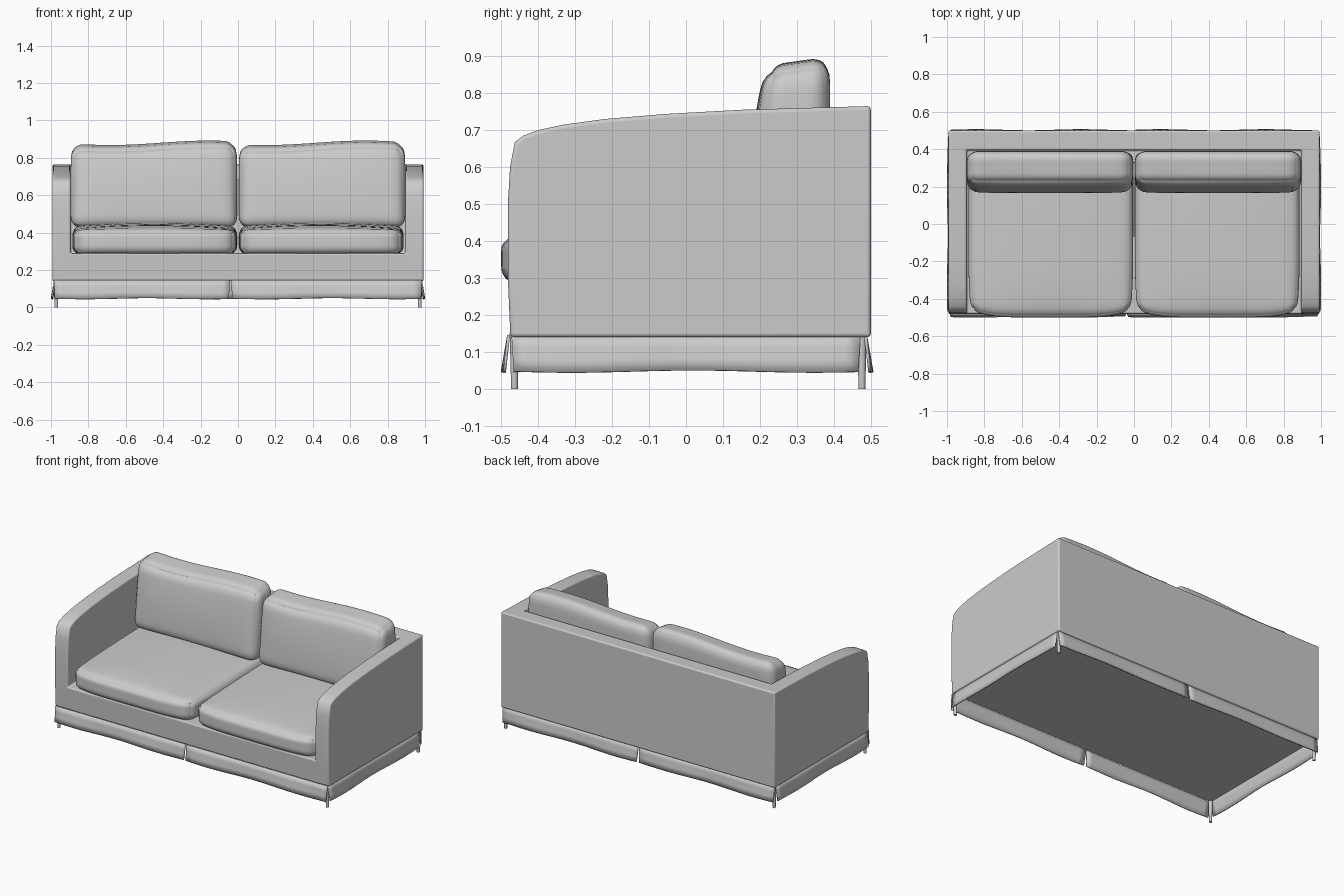
import bpy, bmesh, math
from mathutils import Vector

if "Cube" in bpy.data.objects:
    bpy.data.objects.remove(bpy.data.objects["Cube"])


def finish(name, bm, angle=50):
    bmesh.ops.recalc_face_normals(bm, faces=bm.faces)
    me = bpy.data.meshes.new(name)
    bm.to_mesh(me)
    bm.free()
    ob = bpy.data.objects.new(name, me)
    bpy.context.collection.objects.link(ob)
    bpy.ops.object.select_all(action='DESELECT')
    ob.select_set(True)
    bpy.context.view_layer.objects.active = ob
    bpy.ops.object.shade_smooth_by_angle(angle=math.radians(angle))
    return ob


def box(lo, hi):
    bm = bmesh.new()
    bmesh.ops.create_cube(bm, size=1)
    lo, hi = Vector(lo), Vector(hi)
    for v in bm.verts:
        v.co = (lo + hi) / 2 + v.co * (hi - lo)
    return bm


def cushion(name, lo, hi, r, shape):
    """Rounded box with dense edges; shape(point, u, v, w) puffs it up."""
    bm = bmesh.new()
    bmesh.ops.create_cube(bm, size=2)
    bmesh.ops.subdivide_edges(bm, edges=bm.edges, cuts=19, use_grid_fill=True)
    lo, hi = Vector(lo), Vector(hi)
    mid, half = (lo + hi) / 2, (hi - lo) / 2
    for vert in bm.verts:
        uvw = Vector([math.sin(c * math.pi / 2) for c in vert.co])
        p = Vector([uvw[i] * half[i] for i in range(3)])
        q = Vector([max(r - half[i], min(half[i] - r, p[i])) for i in range(3)])
        p = q + (p - q).normalized() * r
        vert.co = mid + shape(p, *uvw)
    return finish(name, bm, 80)


# Upholstered frame: side profile extruded across, seat cavity cut out, edges softened
profile = [(-0.475, 0.14), (-0.482, 0.30), (-0.482, 0.50), (-0.476, 0.60),
           (-0.463, 0.668), (-0.44, 0.685), (-0.40, 0.70), (-0.33, 0.715),
           (-0.22, 0.73), (-0.05, 0.744), (0.15, 0.755), (0.50, 0.765), (0.50, 0.14)]
bm = bmesh.new()
face = bm.faces.new([bm.verts.new((-0.992, y, z)) for y, z in profile])
ext = bmesh.ops.extrude_face_region(bm, geom=[face])
for v in ext['geom']:
    if isinstance(v, bmesh.types.BMVert):
        v.co.x = 0.992
frame = finish("sofa_frame", bm)
cutter = finish("seat_cavity_cutter", box((-0.895, -1, 0.29), (0.895, 0.395, 2)))
cutter.hide_render = True
cutter.hide_set(True)
cut = frame.modifiers.new("cavity", 'BOOLEAN')
cut.operation = 'DIFFERENCE'
cut.object = cutter
cut.solver = 'EXACT'
bev = frame.modifiers.new("soft_edges", 'BEVEL')
bev.width = 0.02
bev.segments = 4
bev.limit_method = 'ANGLE'
bev.angle_limit = math.radians(50)


# Seat cushions: crowned top, bowed front edge
def seat_shape(p, u, v, w):
    front = max(0, -v)
    p.y += 0.04 * abs(u) ** 5 * front
    p.x *= 1 - 0.03 * front ** 3
    if w > 0:
        p.z += w * (0.022 * (1 - u * u) * (1 - v ** 4) + 0.012 * v)
    return p


# Back cushions: leaning, puffy front, wavy top
def back_shape(side):
    def shape(p, u, v, w):
        if v < 0:
            p.y += v * 0.015 * (1 - u ** 4) * (1 - w * w)
        p.y += 0.025 * w * max(0, 0.5 - v / 2)
        if w > 0:
            p.z += w * (0.012 * math.sin(2.6 * u + 0.2 * side) + 0.012 * v)
        p.x *= 1 - 0.025 * max(0, w) ** 4
        return p
    return shape


for side, label in ((-1, "left"), (1, "right")):
    a, b = sorted((side * 0.004, side * 0.886))
    cushion(label + "_seat_cushion", (a, -0.50, 0.285), (b, 0.385, 0.425), 0.045, seat_shape)
    a, b = sorted((side * 0.004, side * 0.895))
    cushion(label + "_back_cushion", (a, 0.19, 0.425), (b, 0.39, 0.875), 0.06, back_shape(side))


# Skirt panels: thin flared cloth hanging below the frame
def skirt(name, start, end, out):
    a, b, out = Vector(start), Vector(end), Vector(out)
    bm = bmesh.new()
    n, rows = 24, 3
    grid = []
    for i in range(n + 1):
        col = []
        for j in range(rows + 1):
            t, d = i / n, j / rows
            t = 0.5 + (t - 0.5) * (1 - 0.012 * d)
            p = a.lerp(b, t)
            p = p + out * (d * (0.014 + 0.003 * math.sin(t * 11)))
            p.z -= d * (0.098 + 0.003 * math.sin(t * 9))
            col.append(bm.verts.new(p))
        grid.append(col)
    for i in range(n):
        for j in range(rows):
            bm.faces.new((grid[i][j], grid[i + 1][j], grid[i + 1][j + 1], grid[i][j + 1]))
    ob = finish(name, bm)
    sol = ob.modifiers.new("cloth", 'SOLIDIFY')
    sol.thickness = 0.008
    sol.offset = 0


z = 0.145
skirt("front_skirt_left", (-0.985, -0.48, z), (-0.043, -0.48, z), (0, -1, 0))
skirt("front_skirt_right", (-0.037, -0.48, z), (0.985, -0.48, z), (0, -1, 0))
skirt("back_skirt_left", (-0.985, 0.486, z), (-0.003, 0.486, z), (0, 1, 0))
skirt("back_skirt_right", (0.003, 0.486, z), (0.985, 0.486, z), (0, 1, 0))
for side, label in ((-1, "left"), (1, "right")):
    skirt(label + "_side_skirt", (side * 0.98, -0.472, z), (side * 0.98, 0.472, z), (side, 0, 0))

# Slim tapered corner legs
for sx, lx in ((-1, "left"), (1, "right")):
    for y, ly in ((-0.464, "front"), (0.476, "back")):
        bm = bmesh.new()
        bmesh.ops.create_cone(bm, cap_ends=True, segments=12, radius1=0.009,
                              radius2=0.013, depth=0.15)
        for v in bm.verts:
            v.co += Vector((sx * 0.972, y, 0.075))
        finish(ly + "_leg_" + lx, bm)
